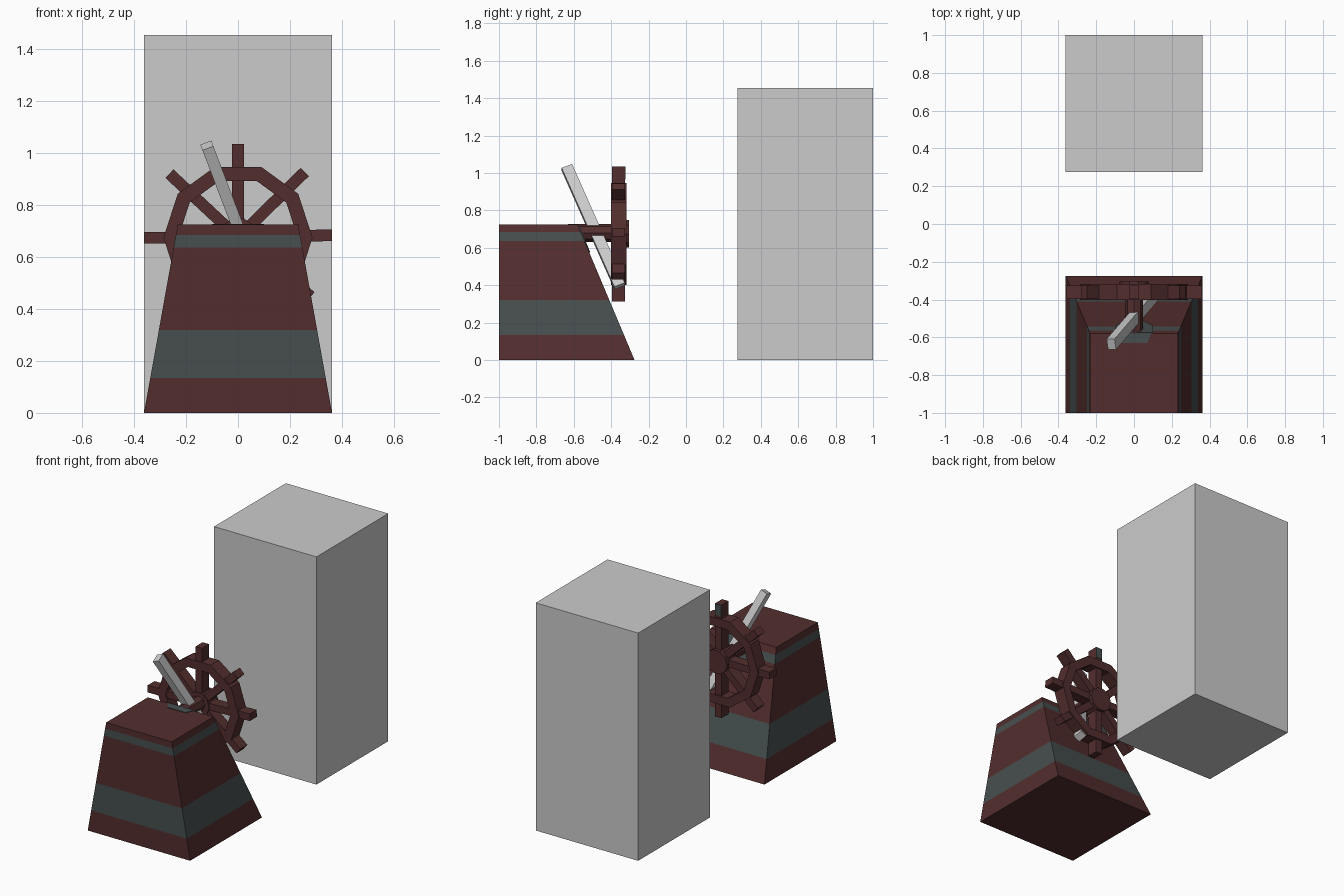
import bpy, bmesh, math
from mathutils import Vector, Matrix

if "Cube" in bpy.data.objects:
    bpy.data.objects.remove(bpy.data.objects["Cube"])

def material(name, rgb):
    m = bpy.data.materials.new(name)
    m.diffuse_color = (*rgb, 1)
    m.use_nodes = True
    m.node_tree.nodes["Principled BSDF"].inputs["Base Color"].default_value = m.diffuse_color
    return m

WOOD = material("dark red wood", (0.086, 0.027, 0.027))
TEAL = material("slate teal", (0.063, 0.078, 0.078))
GREY = material("light grey", (0.6, 0.6, 0.6))

def finish(name, bm, *mats):
    bmesh.ops.recalc_face_normals(bm, faces=bm.faces)
    me = bpy.data.meshes.new(name)
    bm.to_mesh(me)
    bm.free()
    for m in mats:
        me.materials.append(m)
    ob = bpy.data.objects.new(name, me)
    bpy.context.collection.objects.link(ob)
    return ob

def box(name, size, matrix, mat):
    bm = bmesh.new()
    bmesh.ops.create_cube(bm, size=1, matrix=matrix @ Matrix.Diagonal((*size, 1)))
    return finish(name, bm, mat)

def prism(name, pts, offset, mat):
    """Extrude a flat outline along an offset vector."""
    bm = bmesh.new()
    a = [bm.verts.new(p) for p in pts]
    b = [bm.verts.new(Vector(p) + Vector(offset)) for p in pts]
    bm.faces.new(a)
    bm.faces.new(b[::-1])
    for i in range(len(a)):
        j = (i + 1) % len(a)
        bm.faces.new((a[i], a[j], b[j], b[i]))
    return finish(name, bm, mat)

def circle(r, n, y, z):
    return [(r * math.cos(k * math.tau / n), y, z + r * math.sin(k * math.tau / n)) for k in range(n)]

# Pedestal: tapered block with painted bands, front face upright
TOP = 0.725
def back_y(z):
    return -0.275 - 0.305 * z / TOP

bm = bmesh.new()
rings = []
for z in (0, 0.135, 0.32, 0.637, 0.685, TOP):
    hx = 0.362 - 0.13 * z / TOP
    rings.append([bm.verts.new(p) for p in
                  ((-hx, -1, z), (hx, -1, z), (hx, back_y(z), z), (-hx, back_y(z), z))])
for k in range(5):
    for i in range(4):
        j = (i + 1) % 4
        f = bm.faces.new((rings[k][i], rings[k][j], rings[k + 1][j], rings[k + 1][i]))
        f.material_index = k % 2
bm.faces.new(rings[0])
bm.faces.new(rings[-1])
finish("pedestal", bm, WOOD, TEAL)

# Axle mount plates on the slope and the top
slope = [(-0.1, TOP), (-0.1, 0.637), (-0.05, 0.575), (0.05, 0.575), (0.1, 0.637), (0.1, TOP)]
prism("axle_mount_back", [(x, back_y(z) - 0.001, z) for x, z in slope], (0, 0.006, 0.002), TEAL)
top = [(-0.085, -0.581), (-0.06, -0.63), (0.07, -0.63), (0.09, -0.581)]
prism("axle_mount_top", [(x, y, TOP - 0.002) for x, y in top], (0, 0, 0.005), TEAL)

# Wheel axle and hub
CZ = 0.675
prism("axle", circle(0.048, 8, -0.62, CZ + 0.005), (0, 0.25, 0), WOOD)
prism("wheel_hub", circle(0.077, 10, -0.402, CZ), (0, 0.097, 0), WOOD)

# Ten-sided wheel rim
bm = bmesh.new()
loops = [[bm.verts.new(p) for p in circle(r, 10, y, CZ)]
         for r, y in ((0.287, -0.402), (0.287, -0.318), (0.23, -0.318), (0.23, -0.402))]
for k in range(4):
    a, b = loops[k], loops[(k + 1) % 4]
    for i in range(10):
        j = (i + 1) % 10
        bm.faces.new((a[i], a[j], b[j], b[i]))
finish("wheel_rim", bm, WOOD)

# Spokes with handles beyond the rim
for i, deg in enumerate((1.5, 44.5, 90, 137, 180, 223, 270, 321)):
    m = (Matrix.Translation((0, -0.361, CZ)) @ Matrix.Rotation(-math.radians(deg), 4, 'Y')
         @ Matrix.Translation((0.195, 0, 0)))
    box(f"spoke_{i + 1}", (0.332, 0.07, 0.045), m, WOOD)
# Mark on the back of the top handle
box("top_handle_mark", (0.045, 0.004, 0.07), Matrix.Translation((0, -0.325, 1.0)), TEAL)

# Leaning lever through the pedestal's rear edge
a, b = Vector((-0.12, -0.637, 1.03)), Vector((0.122, -0.355, 0.395))
d = b - a
zaxis = d.normalized()
yaxis = (Vector((0, 1, 0)) - zaxis * zaxis.y).normalized()
xaxis = yaxis.cross(zaxis)
rot = Matrix((xaxis, yaxis, zaxis)).transposed().to_4x4()
box("lever", (0.045, 0.06, d.length), Matrix.Translation((a + b) / 2) @ rot, GREY)

# Tall block behind the wheel
box("tall_block", (0.724, 0.725, 1.455), Matrix.Translation((0, 0.6375, 0.7275)), GREY)
